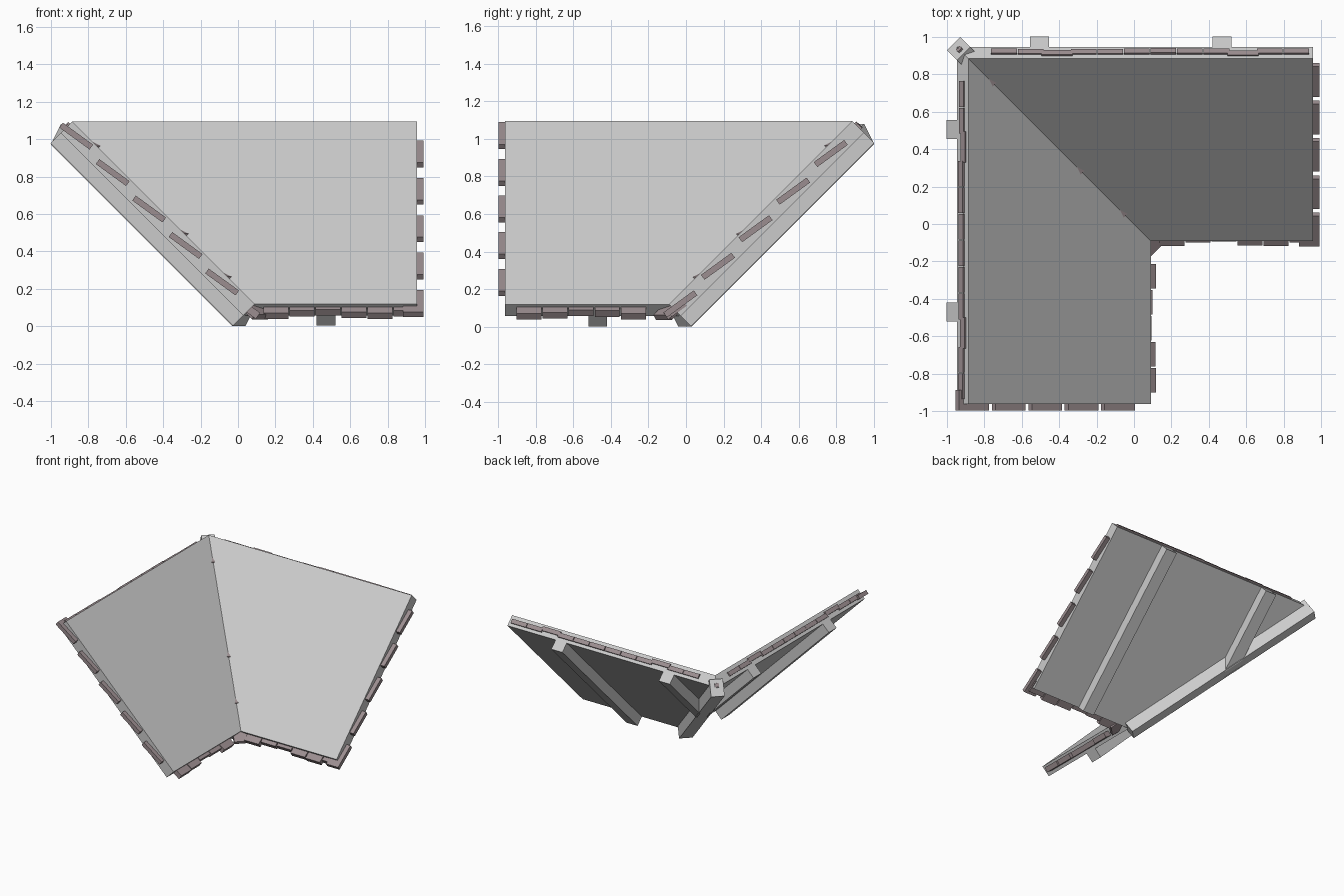
import bpy, bmesh, math, random
from mathutils import Vector as V, Matrix

if "Cube" in bpy.data.objects:
    bpy.data.objects.remove(bpy.data.objects["Cube"])

random.seed(4)
R2 = math.sqrt(2)
# reflection across the valley plane x = -y turns the right wing into the left wing
SWAP = Matrix(((0, -1, 0, 0), (-1, 0, 0, 0), (0, 0, 1, 0), (0, 0, 0, 1)))
ID = Matrix.Identity(4)
tile_mat = bpy.data.materials.new("tile_brown")
tile_mat.diffuse_color = (0.33, 0.27, 0.28, 1)
tile_mat.use_nodes = True
tile_mat.node_tree.nodes["Principled BSDF"].inputs["Base Color"].default_value = tile_mat.diffuse_color


def finish(name, bm, xf=ID, mat=None):
    bmesh.ops.transform(bm, matrix=xf, verts=bm.verts)
    bmesh.ops.recalc_face_normals(bm, faces=bm.faces)
    me = bpy.data.meshes.new(name)
    bm.to_mesh(me)
    bm.free()
    ob = bpy.data.objects.new(name, me)
    bpy.context.collection.objects.link(ob)
    if mat:
        me.materials.append(mat)


def prism(name, top, bottom, xf=ID):
    bm = bmesh.new()
    a = [bm.verts.new(p) for p in top]
    b = [bm.verts.new(p) for p in bottom]
    bm.faces.new(a)
    bm.faces.new(b)
    n = len(a)
    for i in range(n):
        bm.faces.new((a[i], a[(i + 1) % n], b[(i + 1) % n], b[i]))
    finish(name, bm, xf)


def add_box(bm, centre, axes, size):
    m = Matrix([a.normalized() * s for a, s in zip(axes, size)]).transposed().to_4x4()
    bmesh.ops.create_cube(bm, size=1, matrix=Matrix.Translation(centre) @ m)


def slope(x, y, depth=0):
    # point on the right wing's 45 degree surface, sunk by depth along y and -z
    return V((x, y + depth, y + 0.21 - depth))


ALONG = V((1, 0, 0))
tilt = math.radians(36)
T_UP = V((0, math.cos(tilt), math.sin(tilt)))
T_N = V((0, -math.sin(tilt), math.cos(tilt)))
T_AXES = (ALONG, T_UP, T_N)
UP, NORM = V((0, 1, 1)) / R2, V((0, -1, 1)) / R2
LOW, HIGH, T = -0.09, 0.885, 0.062


def wing(side, xf, end, side_start, side_step, eave_start, top_start):
    # sloped roof panel, mitred along the valley
    top = [slope(-LOW, LOW), slope(end, LOW), slope(end, HIGH), slope(-HIGH, HIGH)]
    mitre = [-T, 0, 0, -T]
    prism(side + "_panel", top, [p + V((m, T, -T)) for p, m in zip(top, mitre)], xf)

    # rafters under the panel
    for k, x in enumerate((-0.505, 0.47)):
        l, r = x - 0.05, x + 0.05
        yl, yr = (-l - T, -r - T) if x < 0 else (LOW, LOW)
        prof = ((l, yl), (r, yr), (r, HIGH), (l, HIGH))
        prism(f"{side}_rafter_{k + 1}", [slope(*p, T - 0.004) for p in prof],
              [slope(*p, T + 0.055) for p in prof], xf)

    # tiles on the open side edge
    bm = bmesh.new()
    for i in range(5):
        y = side_start + side_step * i
        add_box(bm, V((end - 0.02, y, y + 0.152)), T_AXES, (0.11, 0.2, 0.032))
    finish(side + "_side_tiles", bm, xf, tile_mat)

    # tiles along the eave
    bm = bmesh.new()
    x, i = eave_start, 0
    while x < end - 0.06:
        out = (0.058, 0.035, 0.028, 0.052)[i % 4]
        c = V((x + 0.068, -0.06, 0.09)) - T_UP * (out - 0.05)
        add_box(bm, c, T_AXES, (0.132, 0.1, 0.04))
        x, i = x + 0.139, i + 1
    finish(side + "_eave_tiles", bm, xf, tile_mat)

    # tiles along the top edge
    bm = bmesh.new()
    x, i = top_start, 0
    while x < end - 0.1:
        high = i % 7 == 2
        c = V((x + 0.07, 0.915, 1.06)) + NORM * (0.012 if high else 0)
        c += UP * random.uniform(-0.032, -0.026)
        add_box(bm, c, (ALONG, UP, NORM), (0.165 if high else 0.137, 0.09, 0.034))
        x, i = x + 0.142, i + 1
    finish(side + "_top_tiles", bm, xf, tile_mat)


wing("right", ID, 0.957, -0.03, 0.2, 0.135, -0.765)
wing("left", SWAP, 0.963, 0.085, 0.195, 0.212, -0.765)

# valley beam under the mitre
D = V((-1, 1, 1)).normalized()
S = V((1, 1, 0)).normalized()
U = V((1, -1, 2)).normalized()
bm = bmesh.new()
add_box(bm, V((-0.48, 0.48, 0.4875)) + U * 0.066, (D, S, U), (0.97 * math.sqrt(3), 0.102, 0.132))
finish("valley_beam", bm)

# tile ends at the foot and head of the valley
bm = bmesh.new()
add_box(bm, V((0.09, -0.09, 0.085)), (D, S, U), (0.12, 0.12, 0.032))
finish("valley_foot_tile", bm, ID, tile_mat)
bm = bmesh.new()
add_box(bm, V((-0.925, 0.925, 1.035)), (D, S, U), (0.04, 0.03, 0.03))
finish("valley_head_tile", bm, ID, tile_mat)

# tile corners that break through along the valley
bm = bmesh.new()
for y in (0.745, 0.275, 0.045):
    tip = bm.verts.new((-y - 0.03, y + 0.03, y + 0.24))
    a = bm.verts.new((-y + 0.01, y + 0.01, y + 0.22))
    b = bm.verts.new((-y - 0.01, y - 0.01, y + 0.22))
    v = bm.verts.new((-y, y, y + 0.21))
    for f in ((tip, a, b), (tip, b, v), (tip, v, a), (a, v, b)):
        bm.faces.new(f)
finish("valley_tile_corners", bm, ID, tile_mat)
